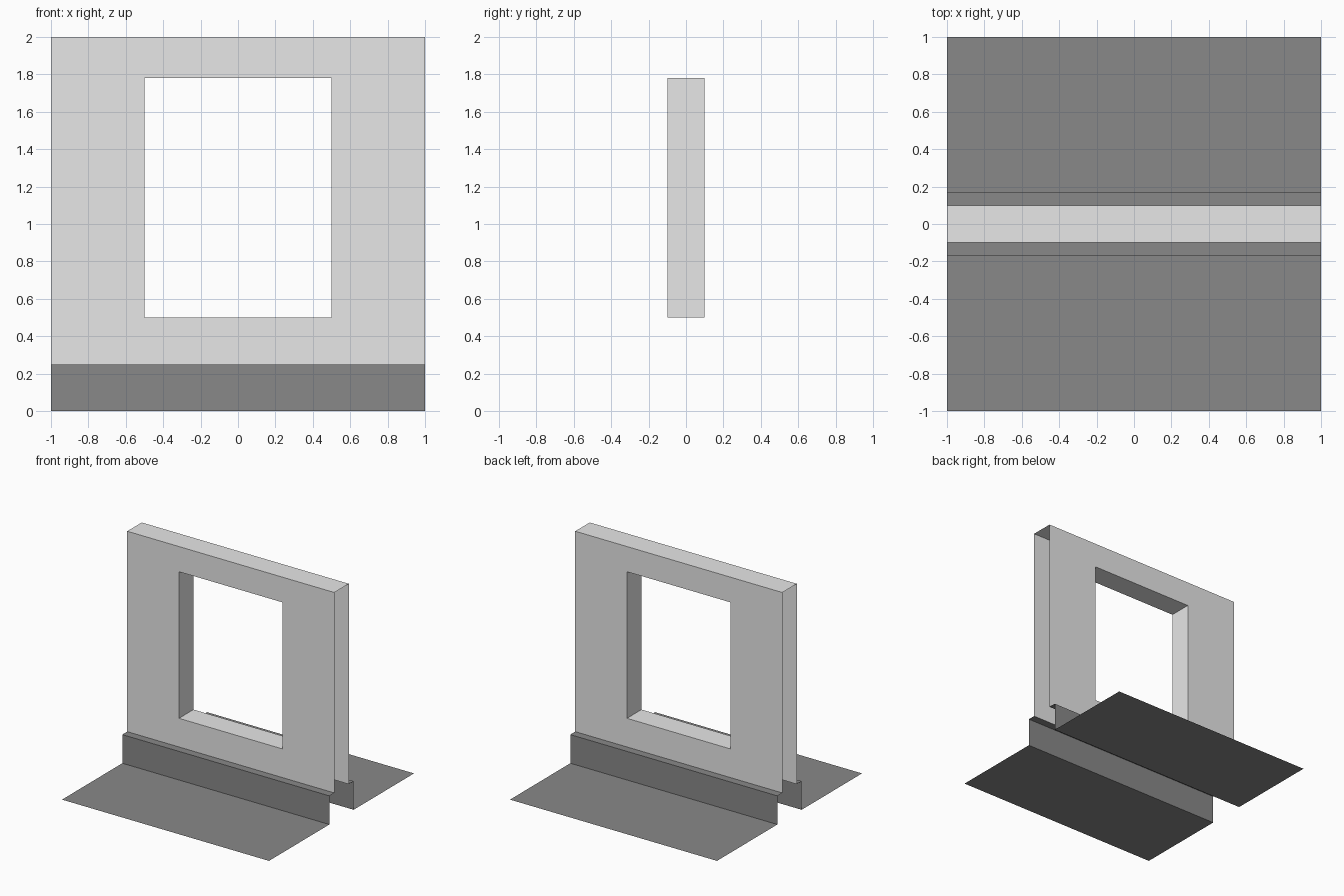
import bpy

if "Cube" in bpy.data.objects:
    bpy.data.objects.remove(bpy.data.objects["Cube"])


def material(name, value):
    mat = bpy.data.materials.new(name)
    mat.diffuse_color = (value, value, value, 1)
    mat.use_nodes = True
    mat.node_tree.nodes["Principled BSDF"].inputs["Base Color"].default_value = mat.diffuse_color
    return mat


def add_object(name, verts, faces, mat):
    mesh = bpy.data.meshes.new(name)
    mesh.from_pydata(verts, [], faces)
    mesh.materials.append(mat)
    obj = bpy.data.objects.new(name, mesh)
    bpy.context.collection.objects.link(obj)
    return obj


def rectangle(half_width, bottom, top, y):
    return [(-half_width, y, bottom), (half_width, y, bottom),
            (half_width, y, top), (-half_width, y, top)]


light_grey = material("light grey wall", 0.8)
dark_grey = material("dark grey base", 0.247)

HALF_WALL, BASE_TOP = 0.1, 0.25

# Wall: two skins around the window, window reveal and top cap; ends stay open
verts = []
for y in (-HALF_WALL, HALF_WALL):
    verts += rectangle(1, BASE_TOP, 2, y)          # outer loop
    verts += rectangle(0.5, 0.5, 1.78, y)          # window loop
faces = [(3, 2, 10, 11)]                           # top cap
for i in range(4):
    j = (i + 1) % 4
    faces.append((i, j, j + 4, i + 4))             # front skin
    faces.append((i + 12, j + 12, j + 8, i + 8))   # back skin
    faces.append((i + 4, j + 4, j + 12, i + 12))   # window reveal
add_object("window_wall", verts, faces, light_grey)

# Base: floor, riser and ledge swept along x, mirrored to the back
profile = [(-1, 0), (-0.168, 0), (-0.168, BASE_TOP), (-HALF_WALL, BASE_TOP)]
verts = [(x, y, z) for y, z in profile for x in (-1, 1)]
faces = [(k, k + 1, k + 3, k + 2) for k in range(0, 6, 2)]
base = add_object("floor_and_skirting", verts, faces, dark_grey)
mirror = base.modifiers.new("mirror_to_back", 'MIRROR')
mirror.use_axis = (False, True, False)
